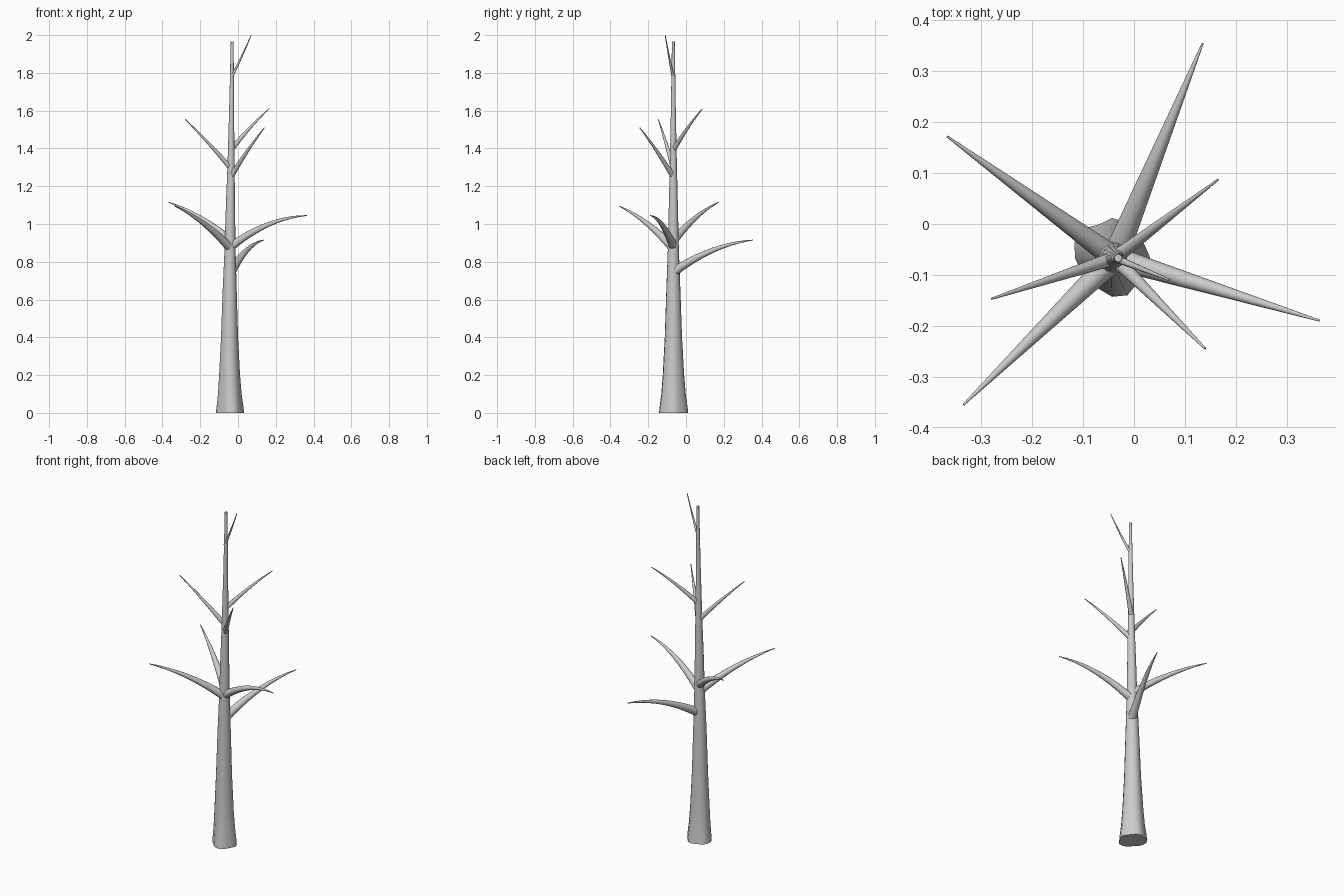
import bpy, bmesh, math
from mathutils import Vector

if "Cube" in bpy.data.objects:
    bpy.data.objects.remove(bpy.data.objects["Cube"])


def skin(name, rings):
    """Join closed rings of points into one capped smooth tube."""
    bm = bmesh.new()
    loops = [[bm.verts.new(p) for p in ring] for ring in rings]
    n = len(loops[0])
    for a, b in zip(loops, loops[1:]):
        for i in range(n):
            j = (i + 1) % n
            bm.faces.new((a[i], a[j], b[j], b[i]))
    bm.faces.new(loops[0][::-1])
    bm.faces.new(loops[-1])
    bmesh.ops.recalc_face_normals(bm, faces=bm.faces)
    mesh = bpy.data.meshes.new(name)
    bm.to_mesh(mesh)
    bm.free()
    ob = bpy.data.objects.new(name, mesh)
    bpy.context.collection.objects.link(ob)
    bpy.ops.object.select_all(action='DESELECT')
    ob.select_set(True)
    bpy.context.view_layer.objects.active = ob
    bpy.ops.object.shade_smooth_by_angle(angle=math.radians(50))
    return ob


# trunk: lobed root flare blending into a round, tapering pole
lobes = [.075, .069, .066, .075, .079, .071, .082, .08,
         .073, .066, .059, .066, .076, .079, .070, .068]
# z, centre x, mean radius, share of lobe shape
profile = [(0, -.043, .073, 1), (.04, -.043, .069, .9), (.1, -.044, .062, .7),
           (.2, -.045, .055, .5), (.4, -.045, .045, .25), (.65, -.044, .037, .1),
           (.87, -.042, .029, 0), (1.1, -.04, .024, 0), (1.3, -.037, .019, 0),
           (1.6, -.034, .013, 0), (1.8, -.032, .010, 0), (1.965, -.031, .0075, 0)]
rings = []
for z, cx, r, k in profile:
    ring = []
    for i, lobe in enumerate(lobes):
        a = math.tau * i / len(lobes)
        rad = r * (1 + k * (lobe / .073 - 1))
        ring.append((cx + rad * math.cos(a), -.067 + rad * math.sin(a), z))
    rings.append(ring)
skin("trunk", rings)


def branch(name, z0, tip, bulge, radius, steps=10, sides=12):
    """Tapered limb arching from the trunk axis to a pointed tip."""
    start, tip = Vector((-.038, -.067, z0)), Vector(tip)
    ctrl = (start + tip) / 2 + Vector((0, 0, 2 * bulge))
    rings = []
    for s in range(steps + 1):
        t = s / steps
        p = start * (1 - t) ** 2 + ctrl * 2 * t * (1 - t) + tip * t * t
        d = ((ctrl - start) * (1 - t) + (tip - ctrl) * t).normalized()
        u = d.cross(Vector((0, 0, 1))).normalized()
        v = u.cross(d)
        r = radius * (1 - t) + .002 * t
        rings.append([p + r * (u * math.cos(math.tau * i / sides)
                               + v * math.sin(math.tau * i / sides))
                      for i in range(sides)])
    skin(name, rings)


# branches: base height, tip, arch, base radius
limbs = [(.745, (.135, .355, .915), .032, .025),
         (.88, (.365, -.19, 1.045), .036, .023),
         (.91, (-.367, .172, 1.115), .022, .023),
         (.87, (-.335, -.355, 1.095), .024, .024),
         (1.295, (-.28, -.147, 1.555), .006, .014),
         (1.39, (.165, .087, 1.61), .01, .014),
         (1.25, (.14, -.245, 1.51), .008, .015),
         (1.77, (.07, -.11, 2.0), -.006, .008)]
for i, limb in enumerate(limbs):
    branch(f"branch_{i + 1}", *limb)
